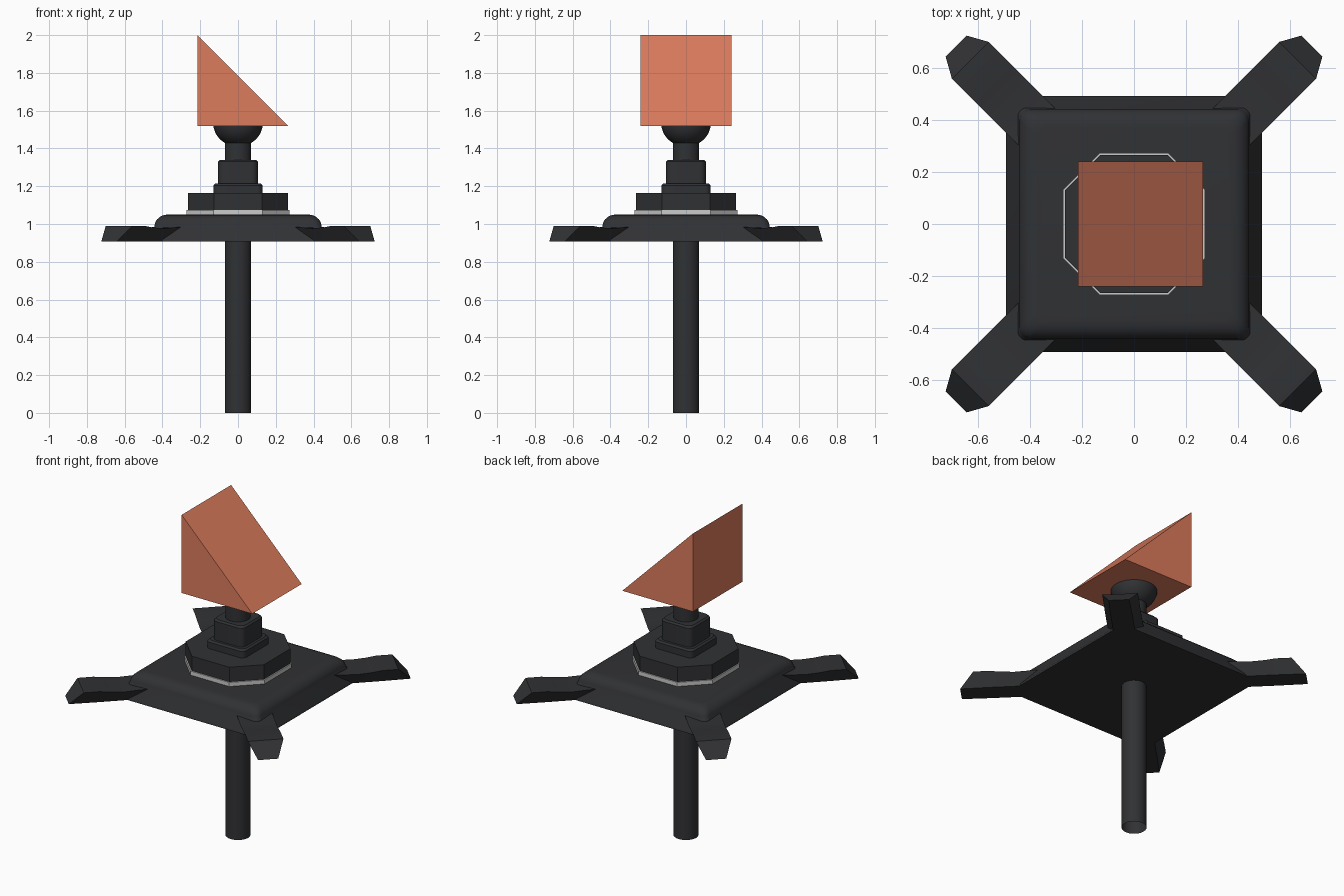
import bpy, bmesh, math
from mathutils import Matrix

if "Cube" in bpy.data.objects:
    bpy.data.objects.remove(bpy.data.objects["Cube"])


def material(name, color):
    m = bpy.data.materials.new(name)
    m.diffuse_color = color
    m.use_nodes = True
    m.node_tree.nodes["Principled BSDF"].inputs["Base Color"].default_value = m.diffuse_color
    return m


DARK = material("dark", (0.03, 0.031, 0.034, 1))
PALE = material("pale", (0.75, 0.75, 0.75, 1))
ORANGE = material("orange", (0.72, 0.2, 0.11, 0.85))


def finish(name, bm, mat, smooth=None):
    bmesh.ops.remove_doubles(bm, verts=bm.verts, dist=1e-5)
    bmesh.ops.recalc_face_normals(bm, faces=bm.faces)
    me = bpy.data.meshes.new(name)
    bm.to_mesh(me)
    bm.free()
    ob = bpy.data.objects.new(name, me)
    bpy.context.collection.objects.link(ob)
    me.materials.append(mat)
    if smooth:
        bpy.ops.object.select_all(action='DESELECT')
        ob.select_set(True)
        bpy.context.view_layer.objects.active = ob
        bpy.ops.object.shade_smooth_by_angle(angle=math.radians(smooth))
    return ob


def loft(name, rings, mat, smooth=None, caps=True):
    """Skin a list of equal-length point rings."""
    bm = bmesh.new()
    vs = [[bm.verts.new(p) for p in r] for r in rings]
    n = len(rings[0])
    for a, b in zip(vs, vs[1:]):
        for i in range(n):
            j = (i + 1) % n
            bm.faces.new((a[i], a[j], b[j], b[i]))
    if caps:
        bm.faces.new(vs[0])
        bm.faces.new(vs[-1])
    return finish(name, bm, mat, smooth)


def round_square(half, r, z, seg=5):
    pts = []
    for k in range(4):
        for i in range(seg + 1):
            a = math.pi / 2 * (k + i / seg)
            sx, sy = [(1, 1), (-1, 1), (-1, -1), (1, -1)][k]
            pts.append((sx * (half - r) + r * math.cos(a),
                        sy * (half - r) + r * math.sin(a), z))
    return pts


def circle(r, z, n=24):
    return [(r * math.cos(2 * math.pi * i / n), r * math.sin(2 * math.pi * i / n), z)
            for i in range(n)]


# Pole, open at the bottom
loft("pole", [circle(0.07, 0), circle(0.07, 0.93)], DARK, 30, caps=False)

# Square base plate with sloped sides and a rounded top edge
plate = [round_square(0.492, 0.001, 0.907), round_square(0.49, 0.004, 0.92),
         round_square(0.443, 0.04, 0.985)]
for i in range(1, 6):
    a = math.pi / 2 * i / 5
    h = 0.373 + 0.07 * math.cos(a)
    plate.append(round_square(h, 0.04, 0.985 + 0.065 * math.sin(a)))
loft("base_plate", plate, DARK, 40)

# Four diagonal feet: wider on top, dipping slightly, with a sloped tip
foot = [(0.50, 0.50, 0.1, 0.06, 0.985), (0.66, 0.66, 0.1, 0.06, 0.977),
        (0.74, 0.74, 0.1, 0.06, 0.982), (0.80, 0.80, 0.1, 0.06, 0.99),
        (0.89, 0.967, 0.1, 0.057, 0.99)]
for k in range(4):
    rings = [[(ut, -vt, z), (ut, vt, z), (ub, vb, 0.907), (ub, -vb, 0.907)]
             for ut, ub, vt, vb, z in foot]
    ob = loft(f"foot_{k + 1}", rings, DARK, 20)
    ob.data.transform(Matrix.Rotation(math.pi / 4 + k * math.pi / 2, 4, 'Z'))

# Pale octagonal washer and dark octagonal collar
loft("washer", [round_square(0.273, 0.142, z, 1) for z in (1.045, 1.075)], PALE)
loft("collar", [round_square(0.266, 0.138, z, 1) for z in (1.075, 1.165)], DARK)

# Stepped neck with softened edges
loft("neck_flange", [round_square(0.13, 0.03, 1.16), round_square(0.13, 0.03, 1.205),
                     round_square(0.12, 0.03, 1.215)], DARK, 35)
loft("neck_block", [round_square(0.105, 0.035, 1.21), round_square(0.105, 0.035, 1.33),
                    round_square(0.096, 0.035, 1.34)], DARK, 35)
loft("neck_post", [circle(0.07, 1.335), circle(0.07, 1.45)], DARK, 30)

# Half-ball joint, flat side up
ball = [circle(0.131 * math.sin(a), 1.531 - 0.12 * math.cos(a))
        for a in [math.pi / 2 * i / 8 for i in range(1, 9)]]
loft("ball_joint", ball, DARK, 40)

# Orange wedge head
loft("wedge_head", [[(-0.215, y, 1.52), (0.265, y, 1.52), (-0.215, y, 2.0)]
                    for y in (-0.24, 0.24)], ORANGE)
